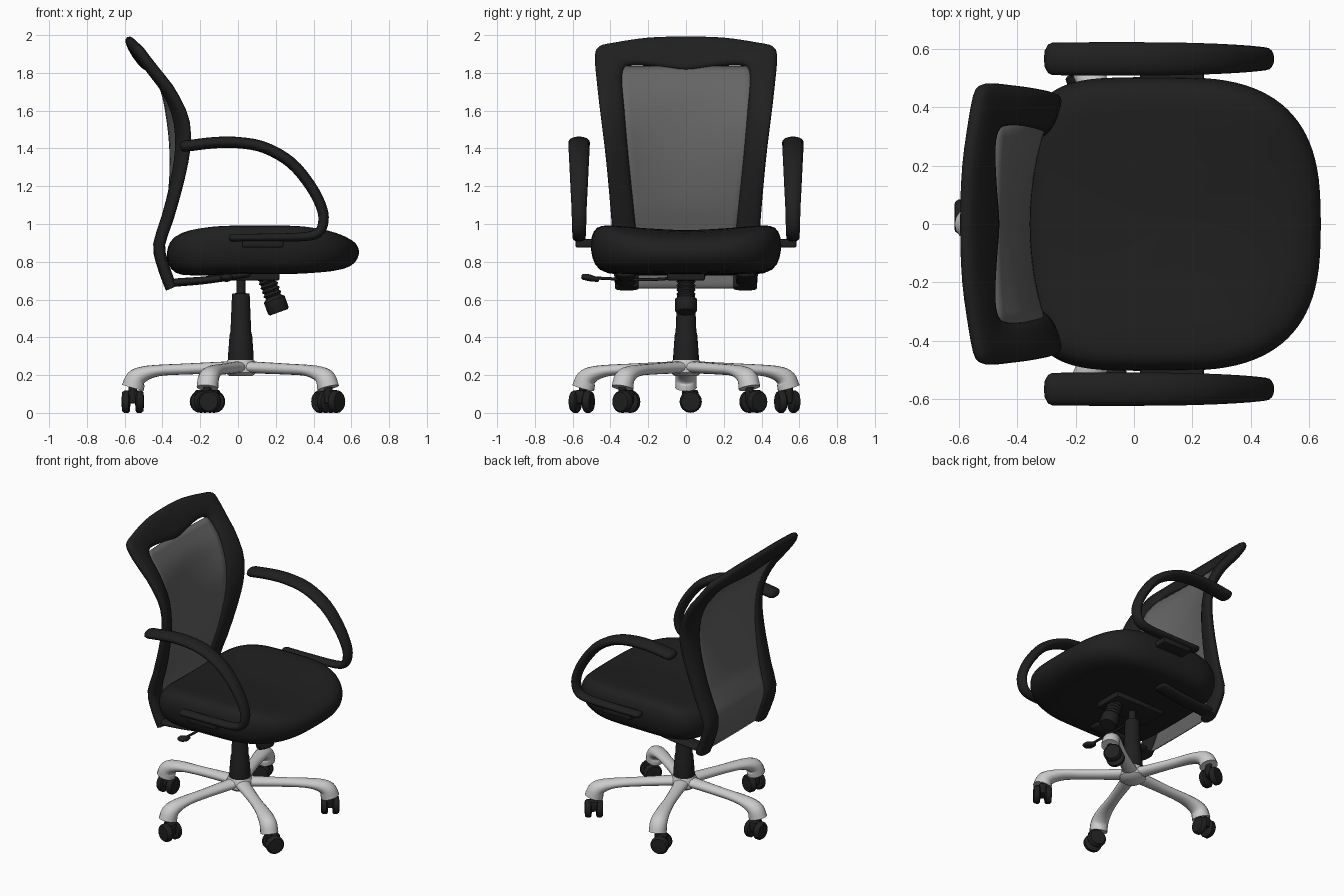
import bpy, bmesh, math
from mathutils import Vector, Matrix

if "Cube" in bpy.data.objects:
    bpy.data.objects.remove(bpy.data.objects["Cube"])

def material(name, v):
    m = bpy.data.materials.new(name)
    m.diffuse_color = (v, v, v, 1)
    m.use_nodes = True
    m.node_tree.nodes["Principled BSDF"].inputs["Base Color"].default_value = m.diffuse_color
    return m

BLACK = material("black fabric and plastic", 0.014)
GREY = material("grey mesh", 0.13)
SILVER = material("silver metal", 0.60)
I4 = Matrix.Identity(4)

def finish(name, bm, mat, mtx=I4, subsurf=0, angle=40):
    bmesh.ops.transform(bm, matrix=mtx, verts=bm.verts)
    bmesh.ops.recalc_face_normals(bm, faces=bm.faces)
    me = bpy.data.meshes.new(name)
    bm.to_mesh(me)
    bm.free()
    me.materials.append(mat)
    ob = bpy.data.objects.new(name, me)
    bpy.context.collection.objects.link(ob)
    bpy.ops.object.select_all(action='DESELECT')
    ob.select_set(True)
    bpy.context.view_layer.objects.active = ob
    bpy.ops.object.shade_smooth_by_angle(angle=math.radians(angle))
    if subsurf:
        s = ob.modifiers.new("subsurf", 'SUBSURF')
        s.levels = s.render_levels = subsurf
    return ob

def loft(name, rings, mat, mtx=I4, subsurf=0, angle=40):
    """Skin closed rings of points, cap both ends."""
    bm = bmesh.new()
    vs = [[bm.verts.new(p) for p in r] for r in rings]
    n = len(vs[0])
    for a, b in zip(vs, vs[1:]):
        for i in range(n):
            bm.faces.new((a[i], a[(i + 1) % n], b[(i + 1) % n], b[i]))
    bm.faces.new(vs[0])
    bm.faces.new(vs[-1])
    return finish(name, bm, mat, mtx, subsurf, angle)

def lathe(name, profile, mat, mtx=I4, n=24):
    """profile: (radius, height) pairs around local z."""
    rings = [[(r * math.cos(2 * math.pi * i / n), r * math.sin(2 * math.pi * i / n), z)
              for i in range(n)] for r, z in profile]
    return loft(name, rings, mat, mtx)

def box(name, x, y, z, mat, mtx=I4, bevel=0.01):
    bm = bmesh.new()
    bmesh.ops.create_cube(bm, size=1)
    for v in bm.verts:
        v.co = [(a + b) / 2 + c * (b - a) for (a, b), c in zip((x, y, z), v.co)]
    bmesh.ops.bevel(bm, geom=bm.edges[:], offset=bevel, segments=2, affect='EDGES', profile=0.5)
    return finish(name, bm, mat, mtx)

def spline(pts, k=4):
    """Catmull-Rom through tuples of any size."""
    P = [Vector(p) for p in pts]
    P = [2 * P[0] - P[1]] + P + [2 * P[-1] - P[-2]]
    out = []
    for a, b, c, d in zip(P, P[1:], P[2:], P[3:]):
        for j in range(k):
            t = j / k
            out.append(0.5 * (2 * b + (c - a) * t + (2 * a - 5 * b + 4 * c - d) * t * t
                              + (3 * b - a - 3 * c + d) * t ** 3))
    return out + [P[-2]]

def tube(name, path, mat, mtx=I4, k=4, n=16, round_ends=True):
    """Elliptic tube in the local xz plane; path: (x, z, half width in y, half thickness)."""
    pts = spline(path, k)
    rings = []
    for i, p in enumerate(pts):
        a, b = pts[max(i - 1, 0)], pts[min(i + 1, len(pts) - 1)]
        t = Vector((b[0] - a[0], 0, b[1] - a[1])).normalized()
        nrm = Vector((-t.z, 0, t.x))
        def ring(s, push):
            c = Vector((p[0], 0, p[1])) + t * push
            return [c + s * (nrm * p[3] * math.sin(2 * math.pi * j / n)
                    + Vector((0, p[2] * math.cos(2 * math.pi * j / n), 0))) for j in range(n)]
        ends = [(1, 0), (0.87, 0.5 * p[3]), (0.5, 0.87 * p[3])]
        if round_ends and i == 0:
            rings += [ring(s, -q) for s, q in reversed(ends)]
        elif round_ends and i == len(pts) - 1:
            rings += [ring(s, q) for s, q in ends]
        else:
            rings.append(ring(1, 0))
    return loft(name, rings, mat, mtx, angle=60)

# Star base, five legs with twin-wheel casters
CX = 0.015
lathe("base_hub", [(.06, .195), (.085, .215), (.085, .25), (.07, .28)], SILVER,
      Matrix.Translation((CX, 0, 0)))
leg = [(0, .245, .06, .03), (.1, .24, .045, .031), (.3, .232, .038, .029), (.43, .225, .045, .03),
       (.51, .208, .052, .04), (.555, .18, .056, .053), (.572, .132, .057, .06)]
wheel = [(.02, -.002), (.05, 0), (.059, .008), (.059, .03), (.05, .042), (.02, .044)]
for i, deg in enumerate((36, 108, 180, 252, 324)):
    M = Matrix.Translation((CX, 0, 0)) @ Matrix.Rotation(math.radians(deg), 4, 'Z')
    tube(f"base_leg_{i}", leg, SILVER, M, round_ends=False)
    off = -0.025 if deg == 180 else 0.025
    lathe(f"caster_stem_{i}", [(.022, .06), (.022, .14)], BLACK, M @ Matrix.Translation((.572, 0, 0)), 12)
    C = M @ Matrix.Translation((.572, off, .0595))
    for s in (1, -1):
        lathe(f"caster_wheel_{i}_{s}", wheel, BLACK,
              C @ Matrix.Rotation(s * math.pi / 2, 4, 'Y') @ Matrix.Translation((0, 0, .015)))
    box(f"caster_hood_{i}", (-.025, .025), (-.04, .04), (-.01, .062), BLACK, C)

# Gas column
lathe("column", [(.068, .275), (.068, .3), (.06, .41), (.055, .43), (.047, .62), (.045, .632),
                 (.024, .634), (.024, .74)], BLACK, Matrix.Translation((CX, 0, 0)))

# Tilt mechanism, tension knob, height lever
box("tilt_plate", (-.16, .22), (-.1, .1), (.70, .76), BLACK)
K = Matrix.Translation((.145, 0, .73)) @ Matrix.Rotation(math.radians(160), 4, 'Y')
lathe("tension_bellows", [(.05 if j % 2 else .04, .012 * j) for j in range(12)], BLACK, K)
lathe("tension_knob", [(.05, .13), (.058, .138), (.058, .2), (.05, .21)], BLACK, K)
tube("lever_rod", [(-.1, .73, .008, .008), (.2, .705, .008, .008), (.5, .715, .008, .008)], BLACK,
     Matrix.Translation((-.06, 0, 0)) @ Matrix.Rotation(-math.pi / 2, 4, 'Z'), n=8)
tube("lever_paddle", [(.47, .705, .02, .012), (.51, .715, .035, .018), (.54, .72, .03, .016)], BLACK,
     Matrix.Translation((-.06, 0, 0)) @ Matrix.Rotation(-math.pi / 2, 4, 'Z'))

# Seat cushion: stacked superellipse rings, raised sides, drooping front
def seat_ring(s, z, n=48):
    ring = []
    for i in range(n):
        c, d = math.cos(2 * math.pi * i / n), math.sin(2 * math.pi * i / n)
        e, a = (2 / 2.8, .525) if c > 0 else (2 / 4.5, .50)
        x = .12 + s * a * math.copysign(abs(c) ** e, c)
        y = s * .508 * math.copysign(abs(d) ** e, d)
        f = (z - .735) / .23
        front = max(0, (x - .3) / .34) ** 2
        dz = f * (.035 * (y / .45) ** 2 - .05 * front - .035 * max(0, -x / .38) ** 2)
        dz += (1 - f) * (.035 * front - .015 * max(0, -x / .38))
        ring.append((x, y, z + dz))
    return ring
loft("seat", [seat_ring(s, z) for s, z in (
    (.05, .735), (.6, .735), (.86, .738), (.96, .775), (1, .845), (.99, .905), (.94, .95),
    (.82, .967), (.5, .967), (.05, .967))], BLACK, subsurf=1, angle=80)

# Backrest surface: x as a function of height, centre and side profiles blended by y
PROFILE = spline([(.64, -.35, -.34), (.75, -.39, -.385), (.88, -.425, -.415), (1.0, -.40, -.375),
                  (1.1, -.375, -.345), (1.25, -.36, -.305), (1.4, -.36, -.282), (1.55, -.375, -.295),
                  (1.7, -.405, -.365), (1.8, -.46, -.44), (1.9, -.53, -.515), (2.02, -.605, -.59)], 6)
def back_x(y, z):
    for a, b in zip(PROFILE, PROFILE[1:]):
        if z <= b[0]:
            break
    p = a.lerp(b, (z - a[0]) / (b[0] - a[0]))
    return p[1] + (p[2] - p[1]) * min((y / .4) ** 2, 1.4)

# Backrest frame: (outer y, outer z, inner y, inner z) up one side, mirrored over the top
half = [(.375, .66, .25, .66), (.385, .8, .25, .8), (.39, .95, .262, .95), (.41, 1.2, .288, 1.2),
        (.43, 1.4, .308, 1.4), (.455, 1.6, .325, 1.6), (.475, 1.78, .337, 1.73),
        (.482, 1.88, .335, 1.80), (.465, 1.935, .315, 1.835), (.38, 1.957, .25, 1.845),
        (.2, 1.984, .12, 1.83), (0, 1.99, 0, 1.815)]
path = spline(half + [(-a, b, -c, d) for a, b, c, d in half[-2::-1]], 3)
rings = []
for oy, oz, iy, iz in path:
    ring = []
    for j in range(16):
        c, s = math.cos(math.pi * j / 8), math.sin(math.pi * j / 8)
        u = .5 + .5 * math.copysign(abs(c) ** .8, c)
        h = .032 * math.copysign(abs(s) ** .8, s)
        y, z = iy + (oy - iy) * u, iz + (oz - iz) * u
        slope = (back_x(y, z + .02) - back_x(y, z - .02)) / .04
        nrm = Vector((1, 0, -slope)).normalized()
        ring.append(Vector((back_x(y, z), y, z)) + nrm * h)
    rings.append(ring)
loft("backrest_frame", rings, BLACK, angle=60)

# Mesh panel filling the frame
bm = bmesh.new()
inner = [Vector((p[3], p[2])) for p in spline(half[:9], 3)]
rows, NZ, NY = [], 36, 12
for i in range(NZ + 1):
    z = .66 + (1.835 - .66) * i / NZ
    w = min(inner, key=lambda p: abs(p[0] - z))[1] + .025
    ys = [w * (2 * j / NY - 1) for j in range(NY + 1)]
    rows.append([bm.verts.new((back_x(y, z), y, z)) for y in ys])
for a, b in zip(rows, rows[1:]):
    for j in range(NY):
        bm.faces.new((a[j], a[j + 1], b[j + 1], b[j]))
panel = finish("backrest_mesh", bm, GREY)
sol = panel.modifiers.new("thickness", 'SOLIDIFY')
sol.thickness, sol.offset = .008, 0

# Armrest loops, their seat brackets and the backrest support arms
arm = [(-.28, 1.412, .056, .03), (-.13, 1.43, .057, .03), (0, 1.431, .057, .03),
       (.14, 1.405, .056, .03), (.28, 1.325, .052, .03), (.385, 1.2, .046, .029),
       (.445, 1.08, .04, .028), (.45, 1.0, .038, .027), (.42, .95, .036, .025),
       (.34, .932, .035, .023), (.15, .928, .035, .021), (-.03, .927, .035, .021)]
for s, side in ((-1, "right"), (1, "left")):
    tube("armrest_" + side, arm, BLACK, Matrix.Translation((0, s * .566, 0)))
    box("armrest_bracket_" + side, (.02, .24), sorted((s * .44, s * .585)), (.875, .92), BLACK)
    tube("backrest_support_" + side, [(-.33, .69, .055, .022), (-.15, .705, .055, .02),
         (.05, .735, .05, .018)], BLACK, Matrix.Translation((0, s * .32, 0)))
